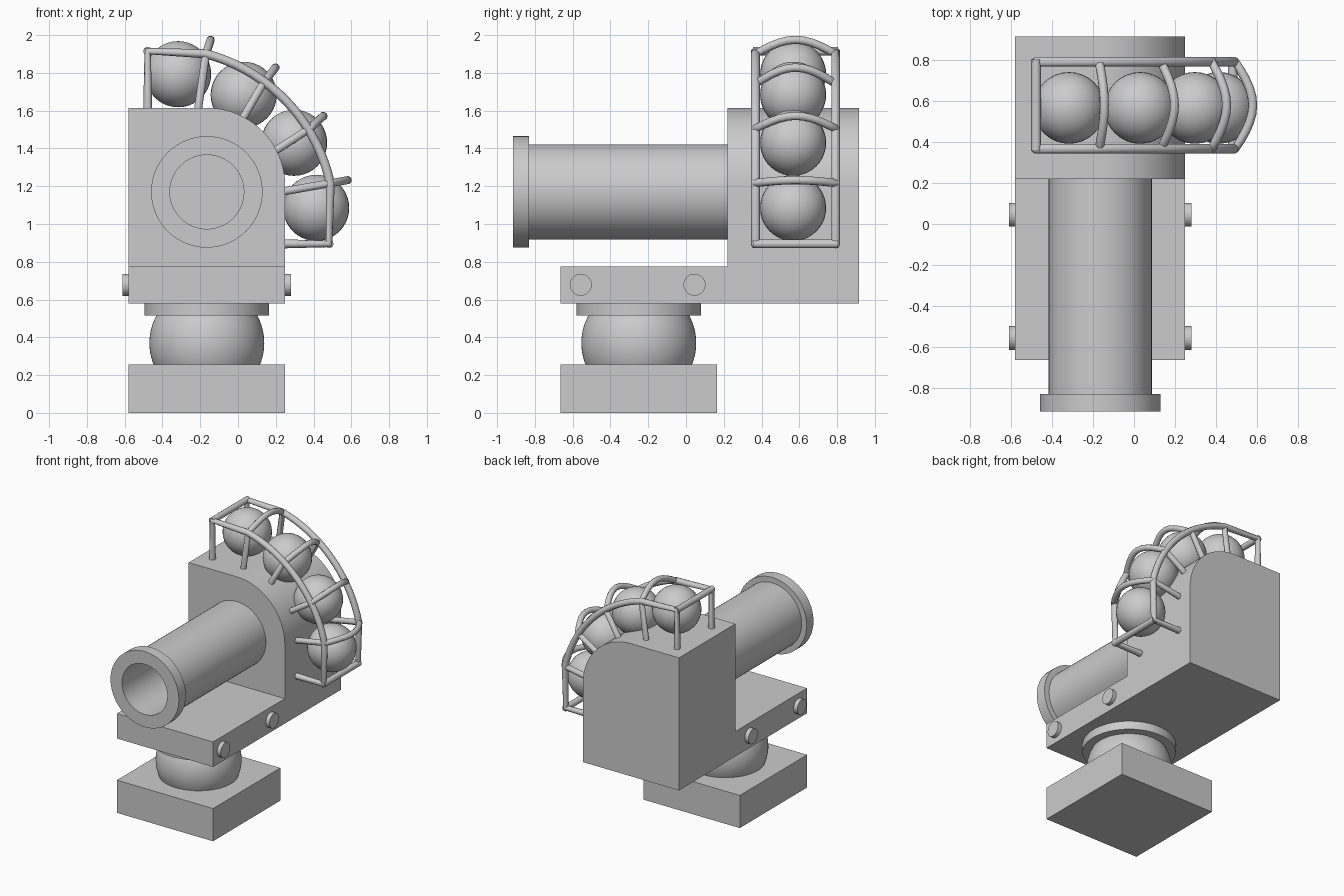
import bpy, bmesh, math
from mathutils import Vector, Matrix

if "Cube" in bpy.data.objects:
    bpy.data.objects.remove(bpy.data.objects["Cube"])

CX = -0.165            # centre line of turret
PIVOT_Y = -0.25


def finish(name, bm, smooth=True):
    bmesh.ops.recalc_face_normals(bm, faces=bm.faces[:])
    me = bpy.data.meshes.new(name)
    bm.to_mesh(me)
    bm.free()
    ob = bpy.data.objects.new(name, me)
    bpy.context.collection.objects.link(ob)
    if smooth:
        bpy.ops.object.select_all(action='DESELECT')
        ob.select_set(True)
        bpy.context.view_layer.objects.active = ob
        bpy.ops.object.shade_smooth_by_angle(angle=math.radians(35))
    return ob


def box(name, lo, hi):
    bm = bmesh.new()
    bmesh.ops.create_cube(bm, size=1)
    for v in bm.verts:
        v.co = Vector([(a + b) / 2 + c * (b - a) for a, b, c in zip(lo, hi, v.co)])
    return finish(name, bm, False)


def lathe(name, profile, origin, axis, steps=64):
    """Revolve (radius, height) points about an axis through origin."""
    bm = bmesh.new()
    vs = [bm.verts.new((r, 0, h)) for r, h in profile]
    es = [bm.edges.new(p) for p in zip(vs, vs[1:])]
    bmesh.ops.spin(bm, geom=vs + es, axis=(0, 0, 1), cent=(0, 0, 0),
                   steps=steps, angle=math.tau, use_duplicate=False)
    bmesh.ops.remove_doubles(bm, verts=bm.verts[:], dist=1e-5)
    rot = Vector((0, 0, 1)).rotation_difference(Vector(axis)).to_matrix().to_4x4()
    bm.transform(Matrix.Translation(origin) @ rot)
    return finish(name, bm)


def tube(name, points, radius=0.023):
    cu = bpy.data.curves.new(name, 'CURVE')
    cu.dimensions = '3D'
    cu.bevel_depth = radius
    cu.bevel_resolution = 3
    cu.use_fill_caps = True
    sp = cu.splines.new('POLY')
    sp.points.add(len(points) - 1)
    for p, co in zip(sp.points, points):
        p.co = (*co, 1)
    ob = bpy.data.objects.new(name, cu)
    bpy.context.collection.objects.link(ob)
    bpy.ops.object.select_all(action='DESELECT')
    ob.select_set(True)
    bpy.context.view_layer.objects.active = ob
    bpy.ops.object.convert(target='MESH')
    bpy.ops.object.shade_smooth_by_angle(angle=math.radians(50))


# Base, swivel ball, collar and platform
box("base_block", (-0.58, -0.665, 0), (0.25, 0.165, 0.255))
R, zc = 0.304, 0.37
lathe("swivel_ball", [(math.sqrt(R * R - (z - zc) ** 2), z)
                      for z in [0.25 + 0.27 * i / 16 for i in range(17)]],
      (CX, PIVOT_Y, 0), (0, 0, 1))
lathe("swivel_collar", [(0, 0.515), (0.33, 0.515), (0.33, 0.585), (0, 0.585)],
      (CX, PIVOT_Y, 0), (0, 0, 1))
box("platform", (-0.58, -0.665, 0.58), (0.25, 0.22, 0.775))

# Body with one rounded upper corner
bm = bmesh.new()
outline = [(-0.58, 0.58), (0.25, 0.58)]
outline += [(CX + 0.415 * math.cos(a), 1.2 + 0.415 * math.sin(a))
            for a in [math.pi / 2 * i / 20 for i in range(21)]]
outline.append((-0.58, 1.615))
face = bm.faces.new([bm.verts.new((x, 0.22, z)) for x, z in outline])
ext = bmesh.ops.extrude_face_region(bm, geom=[face], use_keep_orig=True)
bmesh.ops.translate(bm, vec=(0, 0.695, 0),
                    verts=[g for g in ext["geom"] if isinstance(g, bmesh.types.BMVert)])
finish("body", bm)

# Hollow barrel with muzzle ring
lathe("barrel", [(0.252, 0.23), (0.252, -0.83), (0.295, -0.83), (0.295, -0.915),
                 (0.196, -0.915), (0.196, 0.21), (0, 0.21)],
      (CX, 0, 1.17), (0, 1, 0))

# Side bolts
for side, x in ((-1, -0.58), (1, 0.25)):
    for y in (-0.557, 0.045):
        lathe("side_bolt", [(0, -0.01), (0.058, -0.01), (0.058, 0.031), (0, 0.031)],
              (x, y, 0.678), (side, 0, 0), 32)

# Cannon balls
for x, z in ((-0.317, 1.793), (0.03, 1.684), (0.297, 1.43), (0.414, 1.085)):
    bm = bmesh.new()
    bmesh.ops.create_uvsphere(bm, u_segments=32, v_segments=20, radius=0.175)
    bm.transform(Matrix.Translation((x, 0.567, z)))
    finish("cannon_ball", bm)

# Cage rails
Y0, Y1 = 0.368, 0.792
TOP, LOW = (-0.478, 1.915), (0.482, 0.895)
arc = [(-0.4 + 0.91 * math.cos(a), 1.02 + 0.91 * math.sin(a))
       for a in [math.radians(75.5 - 63 * i / 18) for i in range(19)]]
rail = [(-0.478, 1.6), TOP] + arc + [LOW, (0.24, 0.895)]
for y in (Y0, Y1):
    tube("cage_rail", [(x, y, z) for x, z in rail], 0.024)
for x, z in (TOP, LOW):
    tube("cage_end_bar", [(x, Y0 - 0.012, z), (x, Y1 + 0.012, z)], 0.024)

# Cage hoops: foot on body, rail crossing, bowed crown
hoops = [((-0.213, 1.595), (-0.17, 1.90), (-0.145, 1.975)),
         ((-0.005, 1.507), (0.132, 1.742), (0.198, 1.828)),
         ((0.143, 1.353), (0.38, 1.505), (0.452, 1.572)),
         ((0.238, 1.172), (0.495, 1.217), (0.58, 1.232))]
for foot, mid, crown in hoops:
    path = [(foot[0], Y0, foot[1])]
    for i in range(11):
        t = i / 10
        k = math.sin(math.pi * t)
        path.append((mid[0] + k * (crown[0] - mid[0]), Y0 + t * (Y1 - Y0),
                     mid[1] + k * (crown[1] - mid[1])))
    path.append((foot[0], Y1, foot[1]))
    tube("cage_hoop", path, 0.022)
